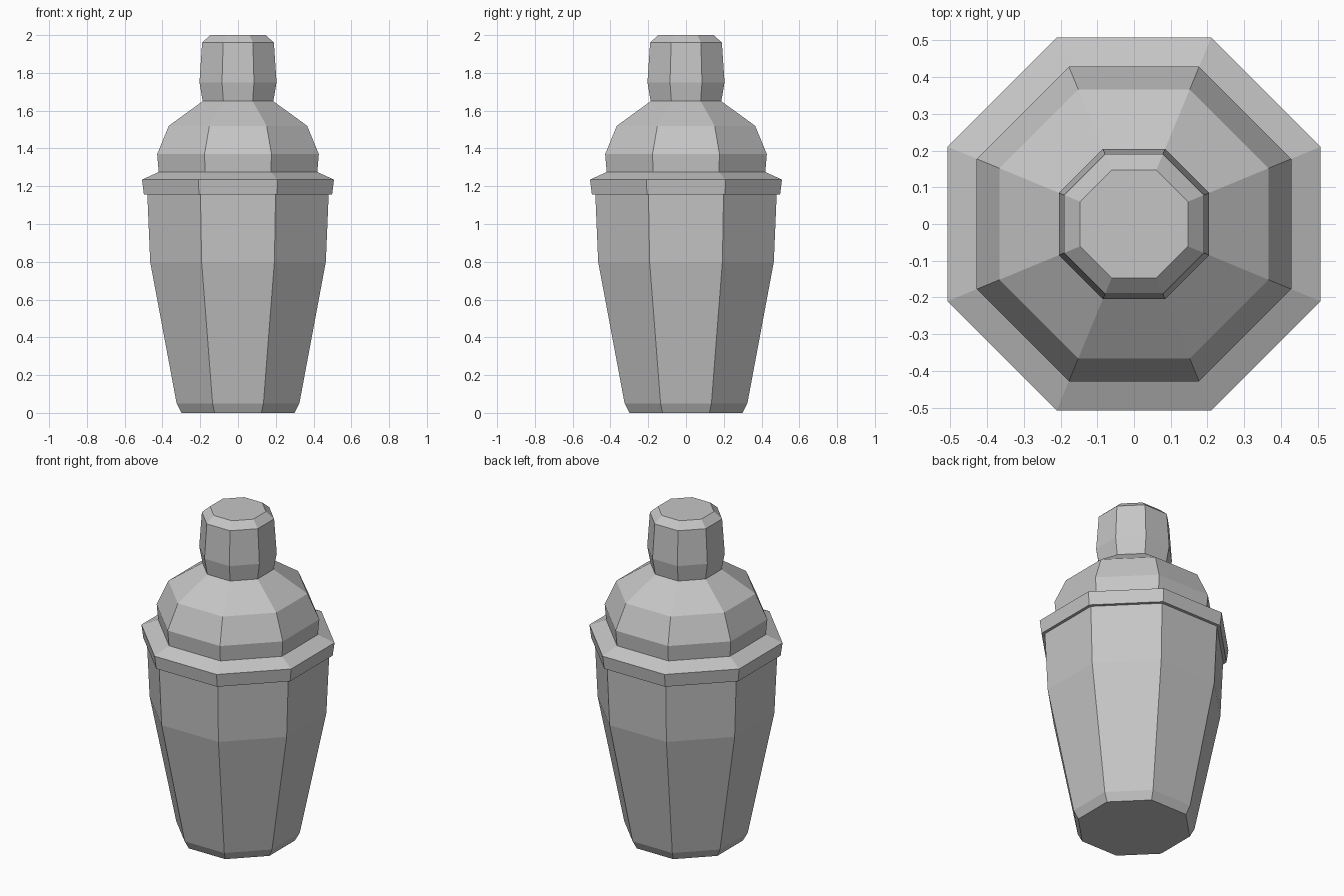
import bpy, bmesh, math

cube = bpy.data.objects.get("Cube")
if cube:
    bpy.data.objects.remove(cube, do_unlink=True)

SIDES = 8

steel = bpy.data.materials.new("brushed_steel")
colour = (0.56, 0.56, 0.56, 1)
steel.diffuse_color = colour
steel.use_nodes = True
steel.node_tree.nodes["Principled BSDF"].inputs["Base Color"].default_value = colour


def turned_part(name, profile):
    """Closed octagonal solid from (half width across flats, height) pairs."""
    bm = bmesh.new()
    rings = []
    for half_width, z in profile:
        r = half_width / math.cos(math.pi / SIDES)
        angles = [(i + 0.5) * math.tau / SIDES for i in range(SIDES)]
        rings.append([bm.verts.new((r * math.cos(a), r * math.sin(a), z)) for a in angles])
    for low, high in zip(rings, rings[1:]):
        for i in range(SIDES):
            j = (i + 1) % SIDES
            bm.faces.new((low[i], low[j], high[j], high[i]))
    bm.faces.new(rings[0][::-1])
    bm.faces.new(rings[-1])
    bmesh.ops.recalc_face_normals(bm, faces=bm.faces)
    mesh = bpy.data.meshes.new(name)
    bm.to_mesh(mesh)
    bm.free()
    mesh.materials.append(steel)
    obj = bpy.data.objects.new(name, mesh)
    bpy.context.collection.objects.link(obj)
    return obj


# Tapered cup with a chamfered foot, its top tucked inside the lid
turned_part("cup", [(0.3, 0), (0.325, 0.05), (0.465, 0.8), (0.48, 1.155), (0.48, 1.18)])

# Lid: overhanging rim, sloped ledge and domed shoulder
turned_part("lid", [(0.498, 1.155), (0.508, 1.235), (0.42, 1.275),
                    (0.428, 1.37), (0.366, 1.52), (0.187, 1.65)])

# Small cap, its foot sunk slightly into the lid
turned_part("cap", [(0.18, 1.64), (0.187, 1.65), (0.204, 1.75), (0.19, 1.96), (0.147, 2)])
